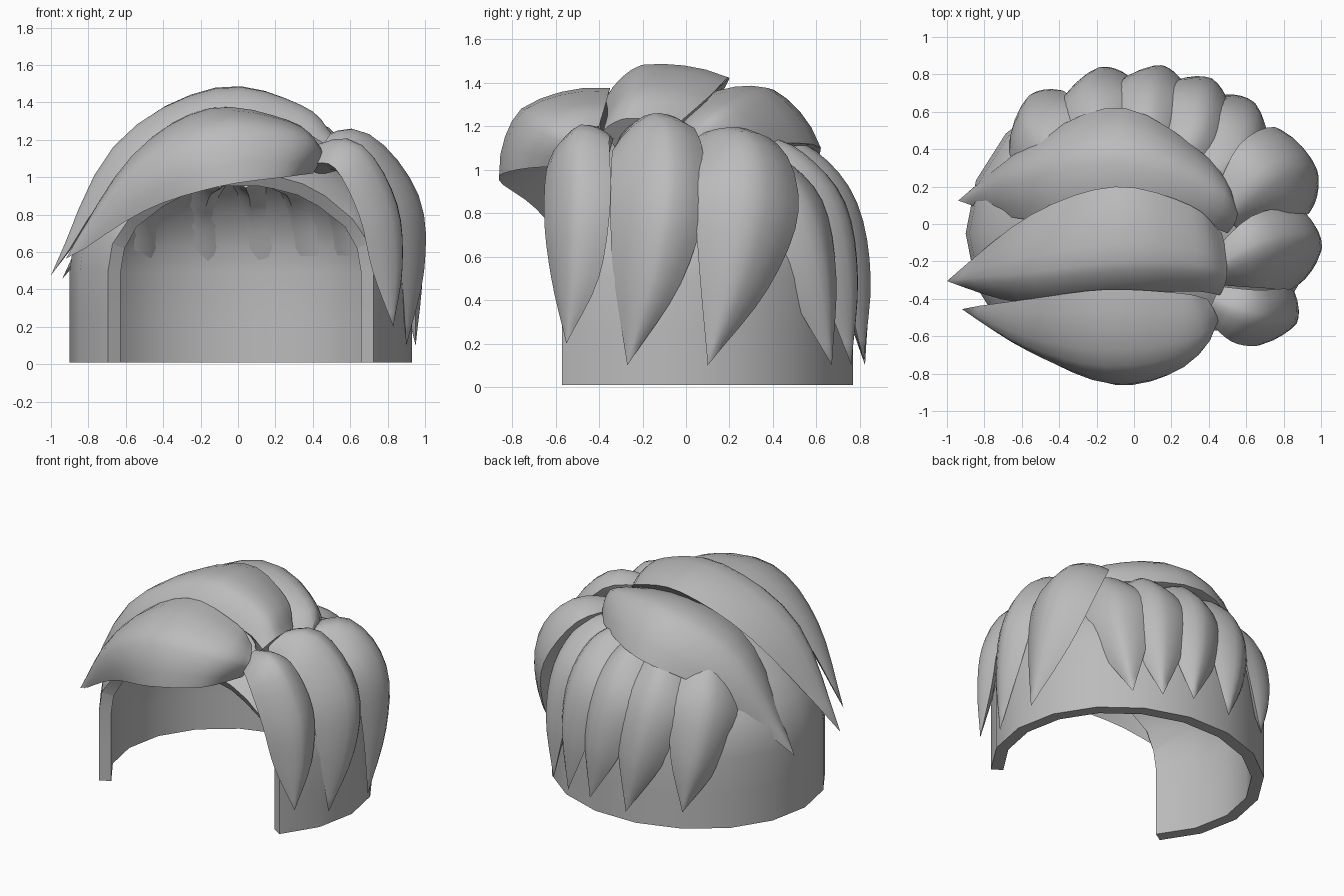
import bpy, bmesh, math
from mathutils import Vector

if "Cube" in bpy.data.objects:
    bpy.data.objects.remove(bpy.data.objects["Cube"])

mat = bpy.data.materials.new("hair grey")
mat.diffuse_color = (0.5, 0.5, 0.5, 1)
mat.use_nodes = True
mat.node_tree.nodes["Principled BSDF"].inputs["Base Color"].default_value = mat.diffuse_color
CX, CY, RX, RY = 0.015, -0.05, 0.915, 0.83   # scalp ellipse


def finish(bm, name, angle, thickness=0):
    bmesh.ops.recalc_face_normals(bm, faces=bm.faces)
    me = bpy.data.meshes.new(name)
    bm.to_mesh(me)
    bm.free()
    me.materials.append(mat)
    ob = bpy.data.objects.new(name, me)
    bpy.context.collection.objects.link(ob)
    bpy.ops.object.select_all(action='DESELECT')
    ob.select_set(True)
    bpy.context.view_layer.objects.active = ob
    if thickness:
        mod = ob.modifiers.new("thickness", 'SOLIDIFY')
        mod.thickness = thickness
        mod.offset = -1
        bpy.ops.object.modifier_apply(modifier=mod.name)
    bpy.ops.object.shade_smooth_by_angle(angle=math.radians(angle))
    return ob


def spline(pts, n):
    """Catmull-Rom through a list of tuples, n samples per span."""
    p = [Vector(q) for q in pts]
    p = [2 * p[0] - p[1]] + p + [2 * p[-1] - p[-2]]
    out = []
    for i in range(1, len(p) - 2):
        a, b, c, d = p[i - 1:i + 3]
        for k in range(n):
            t = k / n
            out.append(0.5 * (2 * b + (c - a) * t + (2 * a - 5 * b + 4 * c - d) * t * t
                              + (3 * b - a - 3 * c + d) * t ** 3))
    return out + [p[-2]]


def leaf(name, edge_a, edge_b, bulge, depth, ridge=0.5, n=4):
    """Lock lofted between two edge curves, with a ridged outer bulge."""
    A, B = spline(edge_a, n), spline(edge_b, n)
    H = [v.x for v in spline([(b, 0, 0) for b in bulge], n)]
    last = len(A) - 1
    cuts = [ridge * k / 4 for k in range(4)] + [ridge + (1 - ridge) * k / 4 for k in range(5)]
    bm = bmesh.new()
    rings = []
    for i in range(last):
        a, b = A[i], B[i]
        mid = (a + b) / 2
        T = (A[i + 1] + B[i + 1] - A[max(i - 1, 0)] - B[max(i - 1, 0)]).normalized()
        N = T.cross(b - a).normalized()
        if N.dot(mid - Vector((0, 0, 0.5))) < 0:
            N = -N
        ring = []
        for s in cuts:                    # outer side, peak on the ridge
            tent = s / ridge if s < ridge else (1 - s) / (1 - ridge)
            h = 0.8 * math.sin(math.pi / 2 * tent) ** 0.8 + 0.2 * tent
            ring.append(a.lerp(b, s) + N * max(H[i], 0) * h)
        for s in (0.75, 0.5, 0.25):       # inner side
            ring.append(a.lerp(b, s) - N * depth * math.sin(math.pi * s) * (1 - i / last))
        rings.append([bm.verts.new(v) for v in ring])
    c = len(rings[0])
    for r, q in zip(rings, rings[1:]):
        for k in range(c):
            bm.faces.new((r[k], r[(k + 1) % c], q[(k + 1) % c], q[k]))
    tip = bm.verts.new((A[-1] + B[-1]) / 2)
    for k in range(c):
        bm.faces.new((rings[-1][k], rings[-1][(k + 1) % c], tip))
    bm.faces.new(rings[0])
    return finish(bm, name, 32)


def lock(name, centres, widths, bulge, depth=0.06, ridge=0.5):
    """Hanging lock: edges are offset sideways from a centre path."""
    P = [Vector(c) for c in centres]
    A, B = [], []
    for i, p in enumerate(P):
        T = P[min(i + 1, len(P) - 1)] - P[max(i - 1, 0)]
        side = T.cross(p - Vector((0, 0, 0.5))).normalized() * widths[i]
        A.append(p + side)
        B.append(p - side)
    leaf(name, A, B, bulge, depth, ridge)


# scalp shell: straight wall, dome, front sliced open
bm = bmesh.new()
profile = [(1, 0.01), (1, 0.25), (1, 0.5)]
profile += [(math.cos(a), 0.5 + 0.68 * math.sin(a)) for a in
            [math.radians(d) for d in (12, 24, 36, 48, 60, 72, 82)]]
SEG = 18
rows = [[bm.verts.new((CX + RX * r * math.cos(2 * math.pi * k / SEG),
                       CY + RY * r * math.sin(2 * math.pi * k / SEG), z))
         for k in range(SEG)] for r, z in profile]
for r, q in zip(rows, rows[1:]):
    for k in range(SEG):
        bm.faces.new((r[k], r[(k + 1) % SEG], q[(k + 1) % SEG], q[k]))
bm.faces.new(rows[-1])
bmesh.ops.bisect_plane(bm, geom=bm.verts[:] + bm.edges[:] + bm.faces[:],
                       plane_co=(0, -0.57, 0), plane_no=(0, -1, 0), clear_outer=True)
finish(bm, "scalp_shell", 40, 0.08)

# swept locks over the crown
leaf("front_fringe",
     [(.39, -.40, 1.20), (.25, -.37, 1.30), (-.15, -.35, 1.37), (-.55, -.40, 1.13), (-.92, -.45, .58)],
     [(.40, -.52, 1.02), (.25, -.77, 1.00), (-.10, -.86, .95), (-.50, -.69, .82), (-.92, -.46, .55)],
     (.08, .15, .18, .12, 0), .08, .58)
leaf("middle_crown_lock",
     [(.47, -.05, 1.20), (.30, .10, 1.33), (-.10, .20, 1.42), (-.55, .05, 1.15), (-1.0, -.30, .49)],
     [(.46, -.38, 1.18), (.30, -.36, 1.26), (-.10, -.38, 1.31), (-.60, -.42, 1.04), (-1.0, -.31, .46)],
     (.06, .11, .13, .12, 0), .25, .66)
leaf("back_crown_lock",
     [(.54, .12, 1.10), (.40, .35, 1.12), (-.05, .62, 1.10), (-.50, .47, .93), (-.94, .13, .47)],
     [(.50, -.05, 1.12), (.35, 0, 1.24), (-.10, .06, 1.32), (-.55, .02, 1.08), (-.94, .12, .44)],
     (.06, .13, .17, .13, 0), .22, .5)

# three fat locks on the side
lock("side_lock_front",
     [(.42, -.42, 1.11), (.59, -.49, 1.09), (.74, -.50, .82), (.79, -.51, .5), (.83, -.55, .2)],
     (.10, .16, .18, .13, 0), (.06, .10, .10, .08, 0), .1, .6)
lock("side_lock_middle",
     [(.43, -.25, 1.14), (.64, -.15, 1.13), (.84, -.13, .85), (.90, -.18, .5), (.90, -.27, .1)],
     (.10, .20, .22, .16, 0), (.06, .11, .13, .09, 0), .16, .62)
lock("side_lock_rear",
     [(.48, .05, 1.10), (.66, .24, 1.08), (.82, .28, .85), (.90, .22, .5), (.95, .10, .1)],
     (.11, .21, .25, .17, 0), (.06, .11, .13, .09, 0), .18, .5)

# row of hanging locks around the back: (top, middle, tip angle, tip height)
for i, (top, mid, end, low) in enumerate([(40, 47, 55, .1), (62, 66, 67, .1), (85, 85, 80, .12),
                                          (108, 106, 97, .1), (133, 130, 120, .15)]):
    path = []
    for ang, r, z in [(top, .50, 1.10), (top, .70, 1.0), (mid, .88, .80),
                      ((mid + end) / 2, .975, .48), (end, 1.06, low)]:
        a = math.radians(ang)
        path.append((CX + RX * r * math.cos(a), CY + RY * r * math.sin(a), z))
    lock(f"back_lock_{i + 1}", path, (.13, .18, .22, .16, 0), (.07, .11, .12, .10, 0), .18)
